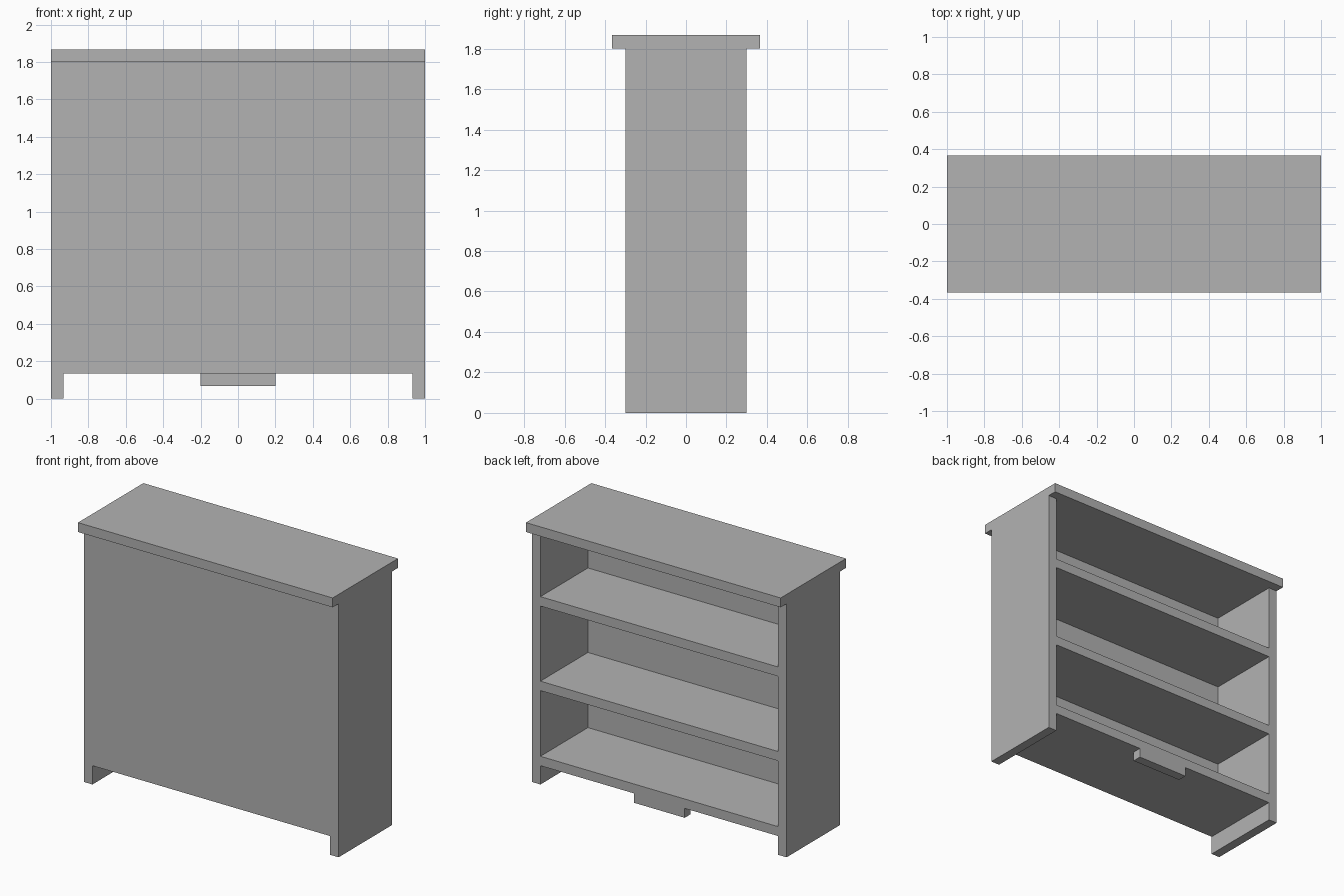
import bpy
import bmesh
from mathutils import Matrix, Vector

cube = bpy.data.objects.get("Cube")
if cube:
    bpy.data.objects.remove(cube, do_unlink=True)

# One board thickness is the building module
BOARD = 2 / 30

grey = bpy.data.materials.new("plain grey")
grey.use_nodes = True
grey.diffuse_color = (0.448, 0.448, 0.448, 1)
grey.node_tree.nodes["Principled BSDF"].inputs["Base Color"].default_value = grey.diffuse_color


def board(name, low, high):
    """Flat-sided board between two corners, given in board thicknesses."""
    low, high = Vector(low) * BOARD, Vector(high) * BOARD
    bm = bmesh.new()
    bmesh.ops.create_cube(bm, size=1, matrix=Matrix.Diagonal((*(high - low), 1)))
    mesh = bpy.data.meshes.new(name)
    bm.to_mesh(mesh)
    bm.free()
    mesh.materials.append(grey)
    obj = bpy.data.objects.new(name, mesh)
    obj.location = (low + high) / 2
    bpy.context.collection.objects.link(obj)
    return obj


# Overhanging top
board("top_board", (-15, -5.5, 27), (15, 5.5, 28))

# Full-height sides, which also form the feet
board("left_side", (14, -4.5, 0), (15, 4.5, 27))
board("right_side", (-15, -4.5, 0), (-14, 4.5, 27))

# Closed panel on the front
board("closed_panel", (-14, -4.5, 2), (14, -3.5, 27))

# Shelves open towards the back
for name, z in (("bottom_shelf", 2), ("middle_shelf", 10), ("upper_shelf", 19)):
    board(name, (-14, -3.5, z), (14, 4.5, z + 1))

# Small apron under the open edge of the bottom shelf
board("apron_tab", (-3, 3.5, 1), (3, 4.5, 2))
